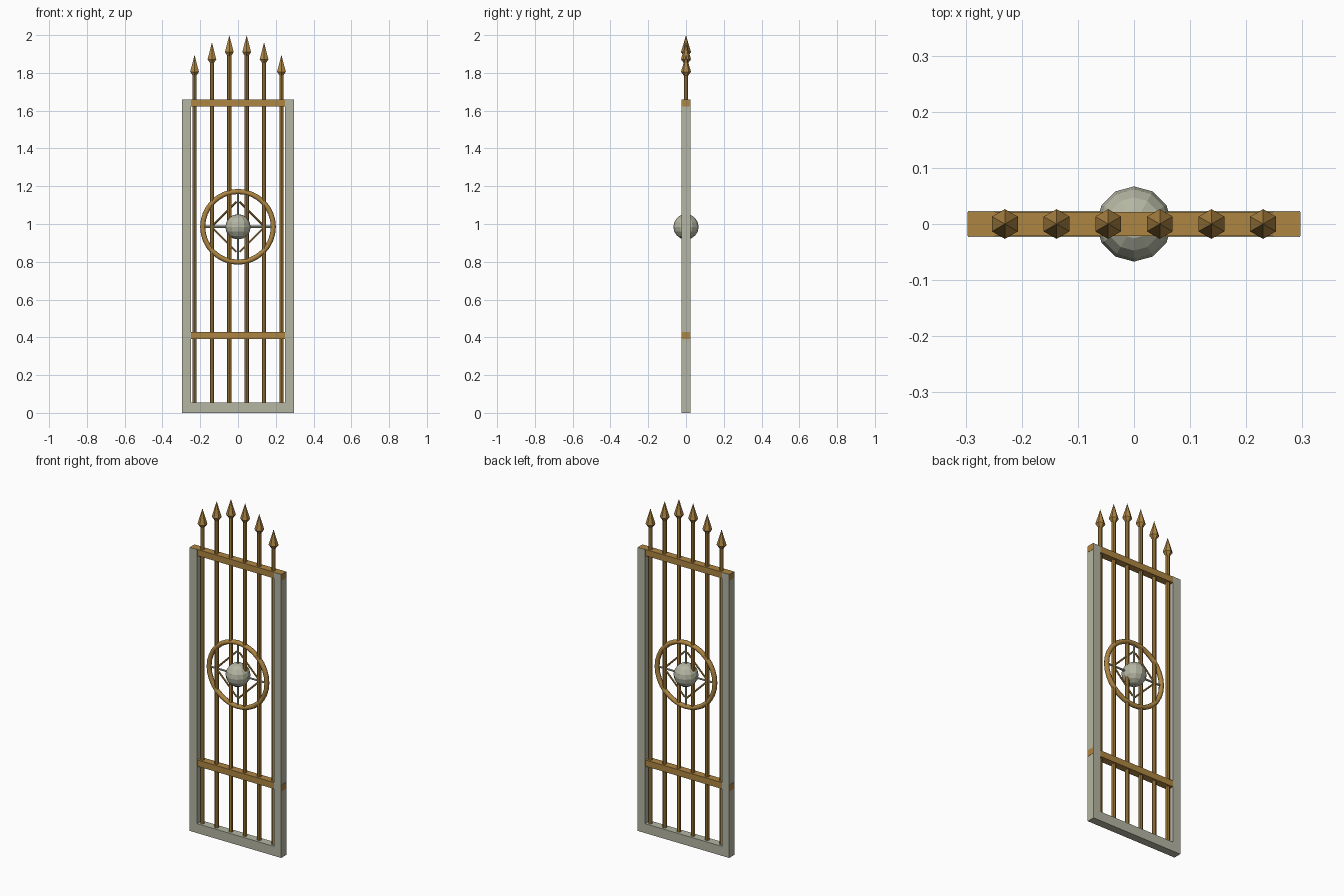
import bpy, bmesh, math
from mathutils import Matrix, Vector

if "Cube" in bpy.data.objects:
    bpy.data.objects.remove(bpy.data.objects["Cube"])


def material(name, rgb):
    m = bpy.data.materials.new(name)
    m.diffuse_color = (*rgb, 1)
    m.use_nodes = True
    m.node_tree.nodes["Principled BSDF"].inputs["Base Color"].default_value = m.diffuse_color
    return m


GOLD = material("bronze", (0.42, 0.235, 0.055))
GREY = material("stone_grey", (0.46, 0.47, 0.365))


def finish(name, bm, mat, smooth=False):
    bmesh.ops.recalc_face_normals(bm, faces=bm.faces)
    me = bpy.data.meshes.new(name)
    bm.to_mesh(me)
    bm.free()
    me.materials.append(mat)
    for p in me.polygons:
        p.use_smooth = smooth
    ob = bpy.data.objects.new(name, me)
    bpy.context.collection.objects.link(ob)
    return ob


def lathe(name, profile, x, mat, sides=6):
    """Spin (radius, z) points about a vertical axis at x; corners on the y axis."""
    bm = bmesh.new()
    rings = []
    for r, z in profile:
        rings.append([bm.verts.new((x + r * math.sin(2 * math.pi * i / sides),
                                    r * math.cos(2 * math.pi * i / sides), z))
                      for i in range(sides)])
    for a, b in zip(rings, rings[1:]):
        for i in range(sides):
            j = (i + 1) % sides
            bm.faces.new((a[i], a[j], b[j], b[i]))
    bm.faces.new(rings[0])
    bm.faces.new(rings[-1])
    bmesh.ops.remove_doubles(bm, verts=bm.verts, dist=1e-5)
    return finish(name, bm, mat)


def box(name, x0, x1, y, z0, z1, mat):
    bm = bmesh.new()
    bmesh.ops.create_cube(bm, size=1, matrix=Matrix.Translation((
        (x0 + x1) / 2, 0, (z0 + z1) / 2)) @ Matrix.Diagonal((x1 - x0, 2 * y, z1 - z0, 1)))
    return finish(name, bm, mat)


def rod(name, a, b, r, mat, sides=6):
    """Thin round rod between two points in the x-z plane."""
    a, b = Vector((a[0], 0, a[1])), Vector((b[0], 0, b[1]))
    d = b - a
    bm = bmesh.new()
    bmesh.ops.create_cone(bm, cap_ends=True, segments=sides, radius1=r, radius2=r, depth=d.length,
                          matrix=Matrix.Translation((a + b) / 2)
                          @ d.to_track_quat('Z', 'Y').to_matrix().to_4x4())
    return finish(name, bm, mat)


# U-shaped outer frame
W, T, D, H = 0.296, 0.048, 0.0235, 1.658
bm = bmesh.new()
outline = [(-W, 0), (W, 0), (W, H), (W - T, H), (W - T, 0.055),
           (-W + T, 0.055), (-W + T, H), (-W, H)]
face = bm.faces.new([bm.verts.new((x, -D, z)) for x, z in outline])
ext = bmesh.ops.extrude_face_region(bm, geom=[face])
bmesh.ops.translate(bm, vec=(0, 2 * D, 0),
                    verts=[v for v in ext['geom'] if isinstance(v, bmesh.types.BMVert)])
finish("outer_frame", bm, GREY)

# Cross rails run right through the posts
for name, z0, z1 in (("lower_rail", 0.39, 0.427), ("upper_rail", 1.622, H + 0.001)):
    box(name, -W - 0.001, W + 0.001, 0.0212, z0, z1, GOLD)

# Vertical bars with spear heads, taller toward the middle
for x, top in ((0.046, 2.0), (0.138, 1.962), (0.23, 1.896)):
    for side, s in (("right", 1), ("left", -1)):
        lathe(f"bar_{side}", [(0.0115, 0.03), (0.0115, top - 0.1)], s * x, GOLD, 8)
        lathe(f"spear_head_{side}",
              [(0.012, top - 0.11), (0.0265, top - 0.09), (0, top)], s * x, GOLD)

# Round medallion: ring, spokes, diamond and centre ball
CZ = 0.985
bpy.ops.mesh.primitive_torus_add(major_radius=0.187, minor_radius=0.0135, major_segments=32,
                                 minor_segments=8, location=(0, 0, CZ),
                                 rotation=(math.pi / 2, 0, 0))
ring = bpy.context.object
ring.name = "medallion_ring"
ring.data.materials.append(GOLD)
bpy.ops.object.shade_smooth()

rod("spoke_horizontal", (-0.187, CZ), (0.187, CZ), 0.006, GREY)
rod("spoke_vertical", (0, CZ - 0.187), (0, CZ + 0.187), 0.006, GREY)

for sx in (-1, 1):
    for sz in (-1, 1):
        rod("diamond_rod", (sx * 0.135, CZ + sz * 0.006), (sx * 0.008, CZ + sz * 0.133),
            0.005, GOLD)

bm = bmesh.new()
bmesh.ops.create_uvsphere(bm, u_segments=12, v_segments=8, radius=0.067,
                          matrix=Matrix.Translation((0, 0, CZ)))
finish("centre_ball", bm, GREY)
